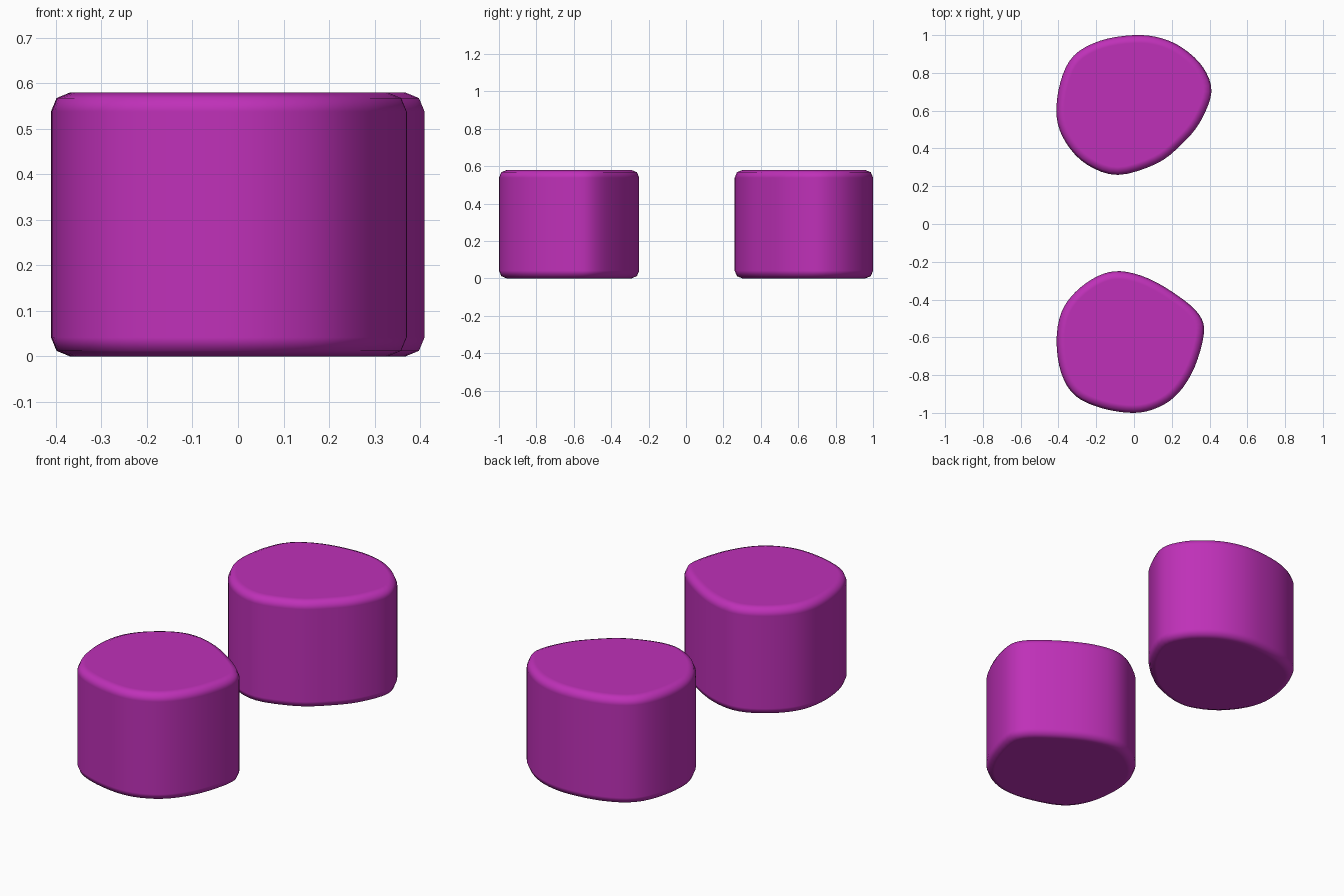
import bpy
import bmesh
from mathutils import Vector

if "Cube" in bpy.data.objects:
    bpy.data.objects.remove(bpy.data.objects["Cube"])

HEIGHT = 0.58
BEVEL = 0.042

mat = bpy.data.materials.new("magenta")
mat.diffuse_color = (0.52, 0.03, 0.48, 1)
mat.use_nodes = True
mat.node_tree.nodes["Principled BSDF"].inputs["Base Color"].default_value = mat.diffuse_color


def smooth_outline(pts, steps=4):
    """Closed Catmull-Rom curve through the control points."""
    p = [Vector(q) for q in pts]
    n = len(p)
    out = []
    for i in range(n):
        a, b, c, d = p[i - 1], p[i], p[(i + 1) % n], p[(i + 2) % n]
        for s in range(steps):
            t = s / steps
            out.append(0.5 * (2 * b + (c - a) * t + (2 * a - 5 * b + 4 * c - d) * t * t
                              + (3 * b - a - 3 * c + d) * t ** 3))
    return out


def pebble(name, pts):
    """Extruded outline with rounded top and bottom rims."""
    bm = bmesh.new()
    base = bm.faces.new([bm.verts.new((q.x, q.y, 0)) for q in smooth_outline(pts)])
    ext = bmesh.ops.extrude_face_region(bm, geom=[base], use_keep_orig=True)
    top = [v for v in ext["geom"] if isinstance(v, bmesh.types.BMVert)]
    bmesh.ops.translate(bm, verts=top, vec=(0, 0, HEIGHT))
    bmesh.ops.recalc_face_normals(bm, faces=bm.faces)
    me = bpy.data.meshes.new(name)
    bm.to_mesh(me)
    bm.free()
    ob = bpy.data.objects.new(name, me)
    bpy.context.collection.objects.link(ob)
    me.materials.append(mat)
    me.shade_smooth()
    bev = ob.modifiers.new("rim", 'BEVEL')
    bev.width = BEVEL
    bev.segments = 2
    bev.limit_method = 'ANGLE'
    bev.angle_limit = 1.0
    bev.harden_normals = True
    return ob


# Rear pebble
pebble("rear_pebble", [
    (0.0, 1.0), (0.14, 0.985), (0.26, 0.93), (0.365, 0.83), (0.41, 0.70),
    (0.35, 0.54), (0.25, 0.42), (0.12, 0.32), (-0.085, 0.26), (-0.25, 0.315),
    (-0.36, 0.43), (-0.41, 0.57), (-0.39, 0.75), (-0.32, 0.89), (-0.18, 0.97)])

# Front pebble
pebble("front_pebble", [
    (-0.07, -0.25), (0.08, -0.29), (0.24, -0.385), (0.345, -0.48), (0.37, -0.58),
    (0.32, -0.76), (0.235, -0.895), (0.13, -0.97), (0.0, -1.0), (-0.17, -0.975),
    (-0.31, -0.91), (-0.385, -0.79), (-0.41, -0.62), (-0.385, -0.47),
    (-0.31, -0.36), (-0.19, -0.275)])
